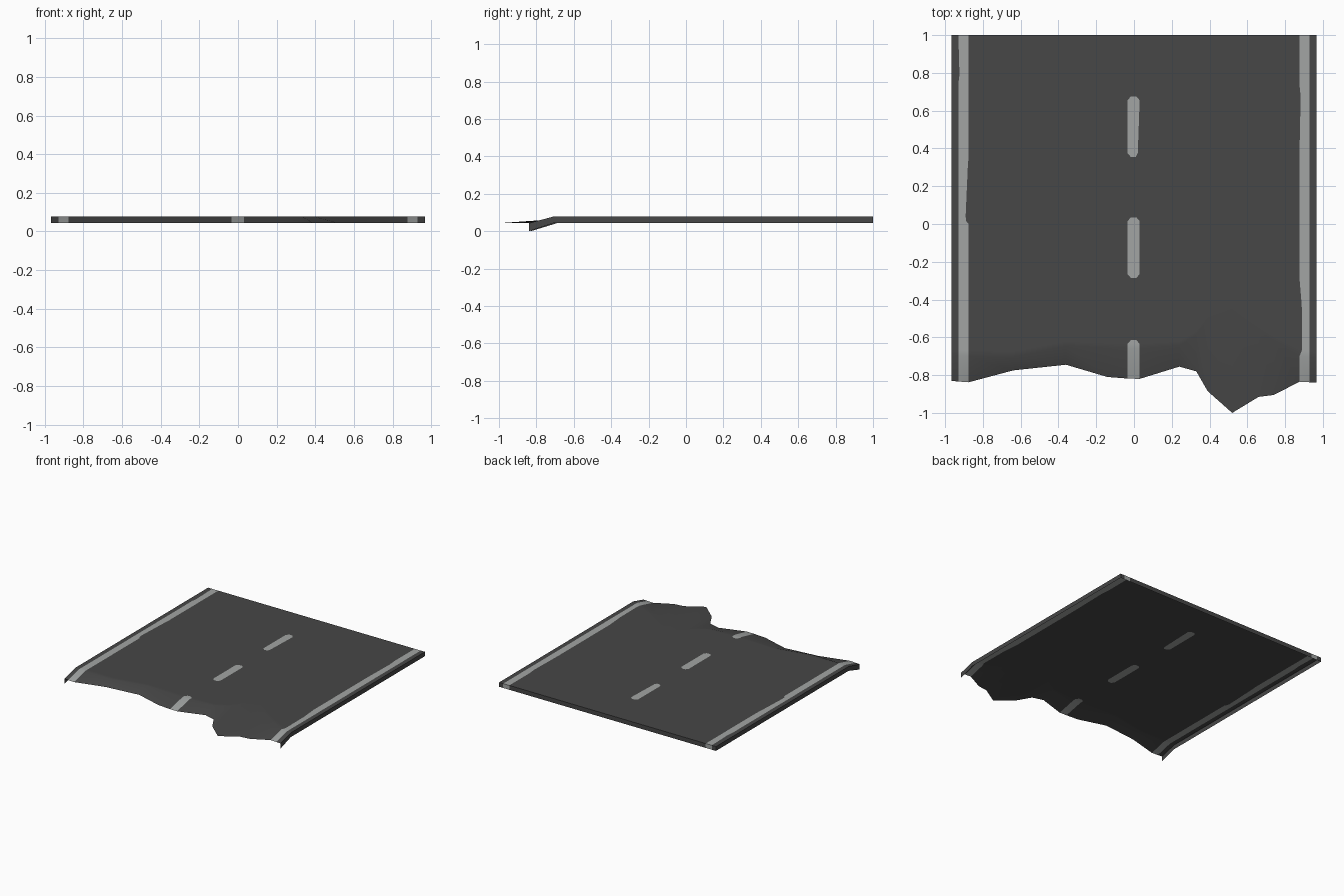
import bpy, bmesh

if "Cube" in bpy.data.objects:
    bpy.data.objects.remove(bpy.data.objects["Cube"])

TOP, LOW = 0.078, 0.043          # road surface, broken front edge / skirt bottom


def material(name, rgb):
    m = bpy.data.materials.new(name)
    m.diffuse_color = (*rgb, 1)
    m.use_nodes = True
    m.node_tree.nodes["Principled BSDF"].inputs["Base Color"].default_value = m.diffuse_color
    return m


# Columns across the road: (x, crease y, front edge y)
COLS = [(-0.967, -0.69, -0.83), (-0.93, -0.695, -0.834), (-0.876, -0.70, -0.838),
        (-0.64, -0.705, -0.775), (-0.36, -0.645, -0.745), (-0.14, -0.655, -0.81),
        (-0.034, -0.66, -0.818), (0.03, -0.66, -0.82), (0.24, -0.645, -0.755),
        (0.33, -0.585, -0.78), (0.39, -0.50, -0.885), (0.52, -0.45, -1.0),
        (0.66, -0.56, -0.915), (0.74, -0.615, -0.905), (0.876, -0.70, -0.835),
        (0.93, -0.705, -0.838), (0.967, -0.71, -0.84)]
L_OUT, L_IN, D_L, D_R, R_IN, R_OUT = 1, 2, 6, 7, 14, 15

# Straight rows along the road, then rows blending into the wavy crease
ROWS = [1, 0.86, 0.79, 0.74, 0.675, 0.655, 0.375, 0.355, 0.3, 0.05, 0.035,
        0.015, 0, -0.265, -0.285, -0.43]
BLEND = [0.804, 0.891, 1.0]
TIPS = {4, 7, 10, 14, 16}        # rows where the dashes end in narrow tips
DASHES = [(4, 7), (10, 14), (16, 99)]

# Worn stripe edges: sideways shift by column and row
WEAR = {(L_OUT, 2): 0.006, (L_OUT, 1): 0.004, (L_IN, 9): -0.015, (L_IN, 10): -0.015,
        (L_IN, 11): -0.012, (L_IN, 8): -0.004, (R_IN, 4): 0.006, (R_IN, 5): 0.006,
        (R_IN, 15): 0.012, (R_IN, 16): 0.014, (R_IN, 17): 0.012,
        (D_R, 6): -0.01, (D_R, 7): -0.004}

bm = bmesh.new()
grid = []
for r in range(len(ROWS) + len(BLEND) + 1):
    line = []
    for c, (x, crease, front) in enumerate(COLS):
        z = TOP
        if r < len(ROWS):
            y = ROWS[r]
        elif r < len(ROWS) + len(BLEND):
            t = BLEND[r - len(ROWS)]
            y = ROWS[-1] + (crease - ROWS[-1]) * t
        else:
            y, z = front, LOW
        if r in TIPS and c in (D_L, D_R):
            x += 0.017 if c == D_L else -0.017
        line.append(bm.verts.new((x + WEAR.get((c, r), 0), y, z)))
    grid.append(line)
last = len(grid) - 1

# Road surface with painted edge lines and centre dashes
for r in range(last):
    for c in range(len(COLS) - 1):
        f = bm.faces.new((grid[r][c], grid[r + 1][c], grid[r + 1][c + 1], grid[r][c + 1]))
        dash = c == D_L and any(a <= r < b for a, b in DASHES)
        f.material_index = 1 if c in (L_OUT, R_IN) or dash else 0


# Skirts hanging from the left, right and back edges
def skirt(edge, painted=()):
    low = [bm.verts.new((v.co.x, v.co.y, LOW if v.co.z > LOW + 0.01 else 0)) for v in edge]
    for i in range(len(edge) - 1):
        f = bm.faces.new((edge[i], low[i], low[i + 1], edge[i + 1]))
        f.material_index = 1 if i in painted else 0


skirt([row[0] for row in grid])
n = len(COLS)
skirt([row[-1] for row in reversed(grid)])
skirt(grid[0][::-1], (n - 2 - L_OUT, n - 2 - R_IN))

bmesh.ops.remove_doubles(bm, verts=[v for v in bm.verts if v.co.z < LOW + 0.001], dist=0.0005)
me = bpy.data.meshes.new("road_section")
bm.to_mesh(me)
bm.free()
me.materials.append(material("asphalt grey", (0.063, 0.063, 0.063)))
me.materials.append(material("road paint grey", (0.36, 0.375, 0.37)))
road = bpy.data.objects.new("road_section", me)
bpy.context.collection.objects.link(road)

bpy.context.view_layer.objects.active = road
road.select_set(True)
bpy.ops.object.shade_smooth_by_angle(angle=0.6)
